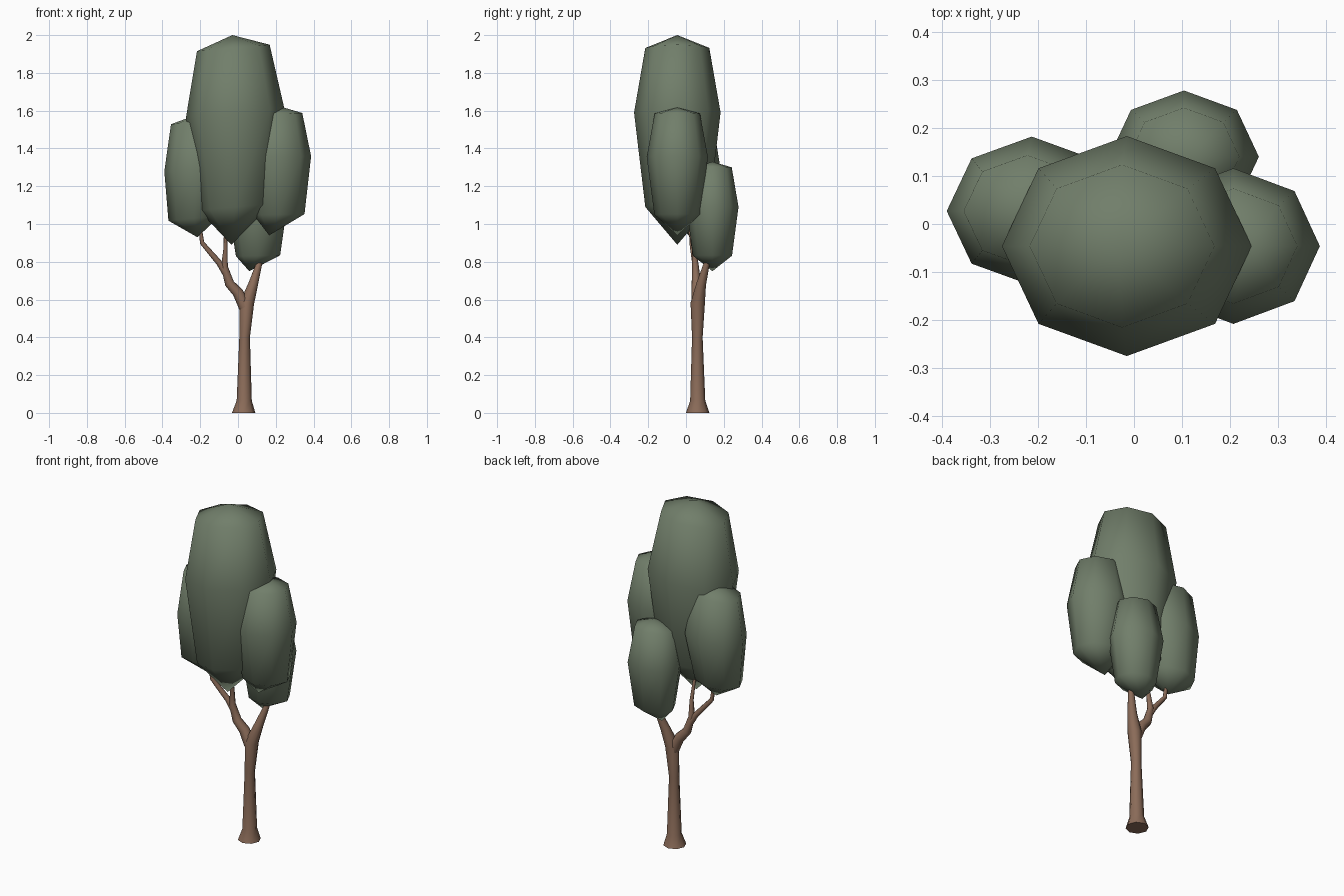
import bpy, bmesh, math
from mathutils import Vector

if "Cube" in bpy.data.objects:
    bpy.data.objects.remove(bpy.data.objects["Cube"])


def material(name, rgb):
    m = bpy.data.materials.new(name)
    m.diffuse_color = (*rgb, 1)
    m.use_nodes = True
    m.node_tree.nodes["Principled BSDF"].inputs["Base Color"].default_value = m.diffuse_color
    return m


leaf = material("leaf_green", (0.165, 0.21, 0.145))
bark = material("bark_brown", (0.26, 0.15, 0.10))
N = 8


def finish(name, bm, mat):
    bmesh.ops.recalc_face_normals(bm, faces=bm.faces)
    for f in bm.faces:
        f.smooth = True
    me = bpy.data.meshes.new(name)
    bm.to_mesh(me)
    bm.free()
    me.materials.append(mat)
    ob = bpy.data.objects.new(name, me)
    bpy.context.collection.objects.link(ob)
    return ob


def bridge(bm, rings):
    for a, b in zip(rings, rings[1:]):
        for i in range(N):
            j = (i + 1) % N
            bm.faces.new((a[i], a[j], b[j], b[i]))


def crown(name, cx, cy, rx, ry, bottom, rings, top, slope):
    """Eight-sided leaf clump: poles (x, z), rings (x, z, ratio), tilted by slope."""
    bm = bmesh.new()
    loops = []
    for x, z, k in rings:
        loop = []
        for i in range(N):
            a = 2 * math.pi * i / N
            dx = rx * k * math.cos(a)
            loop.append(bm.verts.new((x + dx, cy + ry * k * math.sin(a), z + slope * dx)))
        loops.append(loop)
    bridge(bm, loops)
    for (x, z), loop in ((bottom, loops[0]), (top, loops[-1])):
        pole = bm.verts.new((x, cy, z))
        for i in range(N):
            bm.faces.new((pole, loop[i], loop[(i + 1) % N]))
    return finish(name, bm, leaf)


def limb(name, pts):
    """Tapered eight-sided tube through (x, y, z, radius) points."""
    bm = bmesh.new()
    P = [Vector(p[:3]) for p in pts]
    loops = []
    for i, p in enumerate(P):
        d = P[min(i + 1, len(P) - 1)] - P[max(i - 1, 0)]
        if p.z == 0:
            d = Vector((0, 0, 1))
        q = Vector((0, 0, 1)).rotation_difference(d)
        r = pts[i][3]
        loops.append([bm.verts.new(p + q @ Vector((r * math.cos(2 * math.pi * k / N),
                                                   r * math.sin(2 * math.pi * k / N), 0)))
                      for k in range(N)])
    bridge(bm, loops)
    bm.faces.new(loops[0])
    bm.faces.new(loops[-1])
    ob = finish(name, bm, bark)
    bpy.ops.object.select_all(action='DESELECT')
    ob.select_set(True)
    bpy.context.view_layer.objects.active = ob
    bpy.ops.object.shade_smooth_by_angle(angle=math.radians(50))


# Leaf clumps
crown("main_crown", -0.015, -0.046, 0.26, 0.229, (-0.035, 0.89),
      [(-0.015, 1.09, 0.74), (-0.015, 1.59, 1), (-0.025, 1.932, 0.74)], (-0.03, 2.0), 0.09)
crown("left_crown", -0.213, 0.027, 0.177, 0.155, (-0.215, 0.93),
      [(-0.232, 1.03, 0.77), (-0.213, 1.295, 1), (-0.222, 1.54, 0.75)], (-0.215, 1.58), 0.09)
crown("right_crown", 0.207, -0.046, 0.18, 0.162, (0.165, 0.94),
      [(0.217, 1.05, 0.75), (0.207, 1.355, 1), (0.207, 1.585, 0.74)], (0.24, 1.617), 0.02)
crown("back_crown", 0.104, 0.14, 0.156, 0.138, (0.06, 0.75),
      [(0.106, 0.832, 0.75), (0.104, 1.09, 1), (0.104, 1.3, 0.74)], (0.12, 1.33), 0.02)

# Trunk, running on into the right-hand branch
limb("trunk", [(0.03, 0.062, 0, 0.062), (0.033, 0.062, 0.065, 0.04), (0.035, 0.06, 0.4, 0.028),
               (0.047, 0.062, 0.58, 0.038), (0.08, 0.08, 0.68, 0.026),
               (0.115, 0.112, 0.8, 0.015), (0.125, 0.125, 0.9, 0.008)])

# Left branch and its two twigs
limb("left_branch", [(0.036, 0.06, 0.56, 0.032), (0.0, 0.059, 0.637, 0.029),
                     (-0.045, 0.055, 0.685, 0.025), (-0.072, 0.05, 0.775, 0.018),
                     (-0.066, 0.042, 0.87, 0.011), (-0.066, 0.015, 0.98, 0.008)])
limb("left_twig", [(-0.06, 0.053, 0.73, 0.018), (-0.1, 0.048, 0.795, 0.016),
                   (-0.19, 0.03, 0.9, 0.012), (-0.203, 0.027, 1.0, 0.008)])
